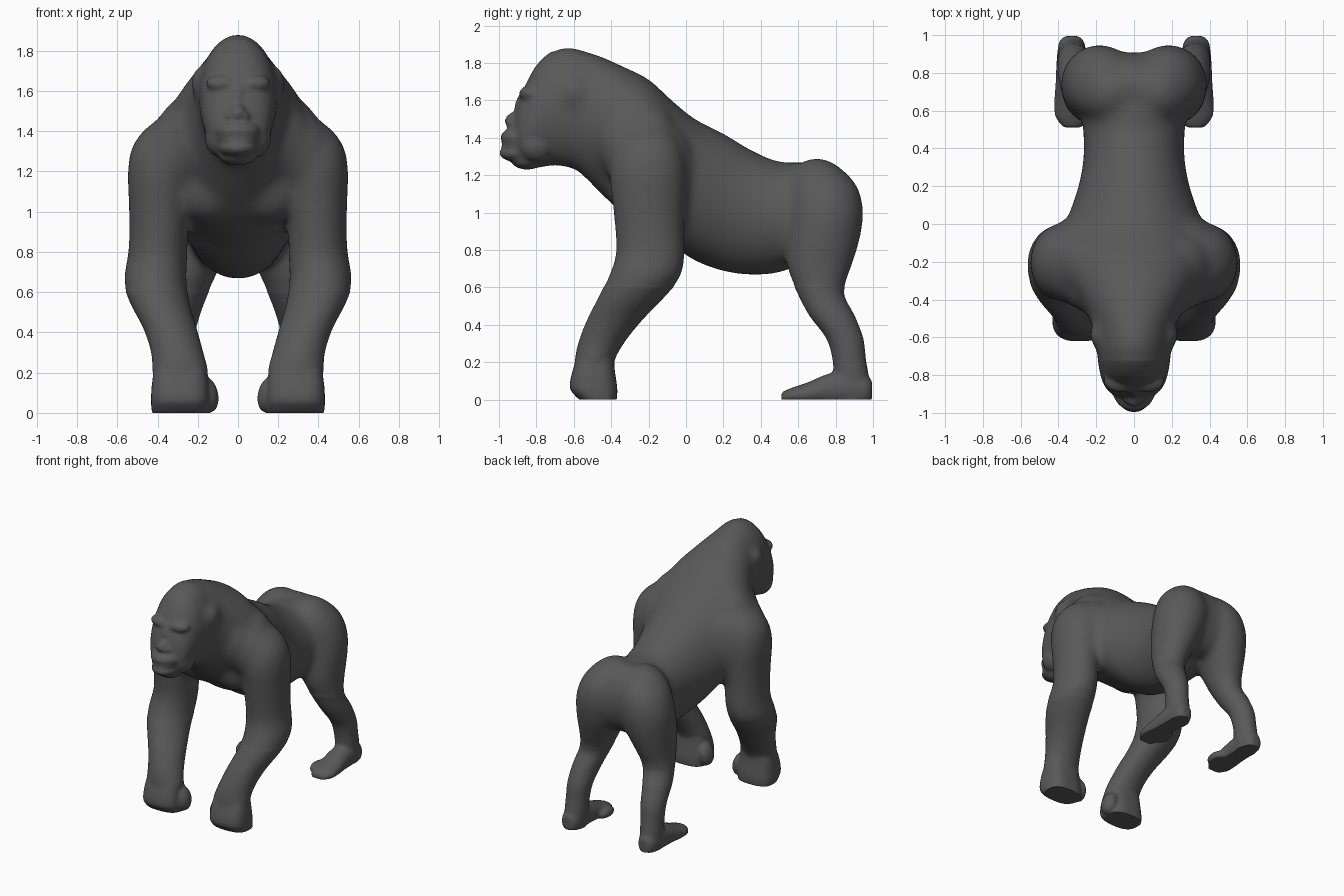
import bpy, bmesh, math
from mathutils import Matrix

bm = bmesh.new()


def spline(rows, steps=4):
    """Catmull-Rom interpolation of section rows."""
    out = []
    for i in range(len(rows) - 1):
        p0, p1 = rows[max(i - 1, 0)], rows[i]
        p2, p3 = rows[i + 1], rows[min(i + 2, len(rows) - 1)]
        for k in range(steps):
            t = k / steps
            out.append([0.5 * (2 * b + (c - a) * t + (2 * a - 5 * b + 4 * c - d) * t * t
                               + (3 * b - a - 3 * c + d) * t ** 3)
                        for a, b, c, d in zip(p0, p1, p2, p3)])
    return out + [list(rows[-1])]


def tube(axis, rows, side=1, power=2.0, n=40):
    """Loft of (super)ellipses. axis 'z': (z, x, y, rx, ry); axis 'y': (y, x, z, rx, rz)."""
    rings = []
    for h, cx, cy, rx, ry in spline(rows):
        ring = []
        for k in range(n):
            a = 2 * math.pi * k / n
            c, s = math.cos(a), math.sin(a)
            u = cx + rx * math.copysign(abs(c) ** (2 / power), c)
            v = cy + ry * math.copysign(abs(s) ** (2 / power), s)
            ring.append(bm.verts.new((side * u, v, h) if axis == 'z' else (side * u, h, v)))
        rings.append(ring)
    faces = [bm.faces.new(rings[0]), bm.faces.new(rings[-1])]
    for a, b in zip(rings, rings[1:]):
        for k in range(n):
            j = (k + 1) % n
            faces.append(bm.faces.new((a[k], a[j], b[j], b[k])))
    bmesh.ops.recalc_face_normals(bm, faces=faces)


def blob(c, r, side=1, tilt=0.0):
    """Ellipsoid at c with radii r, tilted about the y axis."""
    m = (Matrix.Translation((side * c[0], c[1], c[2]))
         @ Matrix.Rotation(side * tilt, 4, 'Y') @ Matrix.Diagonal((*r, 1)))
    bmesh.ops.create_uvsphere(bm, u_segments=32, v_segments=20, radius=1, matrix=m)


# torso, from rump to neck
tube('y', [(.87, 0, 1.05, .14, .10), (.76, 0, 1.03, .26, .20), (.62, 0, 1.0, .275, .27),
           (.50, 0, .975, .27, .297), (.35, 0, 1.0, .268, .335), (.20, 0, 1.055, .295, .37),
           (.05, 0, 1.12, .345, .38), (-.08, 0, 1.215, .375, .39), (-.20, 0, 1.30, .385, .415),
           (-.32, 0, 1.375, .345, .40), (-.45, 0, 1.465, .265, .37),
           (-.55, 0, 1.53, .217, .335), (-.65, 0, 1.57, .18, .29)])

# rump filling between the buttocks
blob((0, .725, 1.02), (.28, .185, .262))

# head with tall crown
tube('y', [(-.48, 0, 1.55, .18, .29), (-.60, 0, 1.56, .199, .324), (-.70, 0, 1.562, .194, .31),
           (-.79, 0, 1.52, .18, .28), (-.85, 0, 1.465, .16, .235),
           (-.89, 0, 1.43, .13, .18), (-.915, 0, 1.42, .08, .11)])

# muzzle: upper lip, mouth, lower lip, chin, nose bridge and nose
blob((0, -.875, 1.40), (.115, .117, .065))
blob((0, -.875, 1.36), (.105, .112, .05))
blob((0, -.885, 1.318), (.10, .114, .05))
blob((0, -.85, 1.28), (.095, .085, .05))
blob((0, -.875, 1.55), (.032, .043, .085))
blob((0, -.91, 1.488), (.042, .06, .05))
blob((0, -.848, 1.62), (.08, .045, .045))

for s in (1, -1):
    # face details: nostril wing, brow, eye, cheek, jaw, ear
    blob((.033, -.905, 1.475), (.03, .05, .03), s)
    blob((.07, -.832, 1.635), (.09, .06, .045), s, -.05)
    blob((.064, -.862, 1.575), (.03, .026, .018), s)
    blob((.10, -.835, 1.48), (.05, .06, .075), s)
    blob((.085, -.80, 1.37), (.08, .10, .10), s)
    blob((.188, -.59, 1.635), (.048, .075, .09), s, .1)

    # chest muscle, neck base, front shoulder bridge, back muscle, collar slope
    blob((.15, -.25, 1.12), (.17, .155, .18), s)
    blob((.19, -.35, 1.37), (.17, .135, .20), s)
    blob((.28, -.27, 1.30), (.18, .17, .20), s)
    blob((.28, -.09, 1.18), (.15, .14, .28), s)
    blob((.26, -.22, 1.44), (.18, .16, .125), s, .75)

    # arm, from shoulder to wrist
    tube('z', [(1.49, .31, -.2, .02, .02), (1.46, .32, -.2, .075, .09), (1.41, .335, -.2, .132, .145),
               (1.32, .36, -.205, .17, .19),
               (1.20, .38, -.205, .17, .207), (1.05, .39, -.2, .155, .195), (.90, .394, -.195, .148, .186),
               (.78, .40, -.19, .149, .186), (.66, .412, -.22, .158, .195), (.55, .39, -.29, .148, .177),
               (.42, .338, -.385, .133, .147), (.30, .302, -.455, .13, .122), (.20, .287, -.49, .138, .105),
               (.10, .287, -.495, .12, .10)], s)

    # fist with thumb, knuckles rounded at the front
    tube('z', [(.27, .29, -.475, .115, .09), (.17, .288, -.492, .137, .11), (.07, .288, -.495, .145, .127),
               (.02, .288, -.48, .142, .112), (-.02, .288, -.46, .135, .085)], s, 2.8)
    blob((.15, -.46, .09), (.052, .07, .09), s, .2)

    # hind leg, from buttock to heel
    tube('z', [(1.295, .12, .70, .02, .02), (1.27, .125, .70, .08, .085), (1.215, .145, .712, .13, .145),
               (1.13, .165, .735, .175, .189),
               (1.0, .182, .745, .20, .205), (.85, .207, .73, .18, .20), (.70, .24, .712, .14, .172),
               (.57, .27, .72, .112, .125), (.45, .30, .78, .10, .122), (.33, .315, .848, .09, .10),
               (.22, .322, .872, .083, .09), (.10, .325, .885, .08, .095), (-.03, .325, .89, .07, .09)], s)

    # foot with big toe
    tube('y', [(.995, .33, .05, .035, .05), (.96, .33, .05, .068, .085), (.86, .33, .06, .08, .10),
               (.75, .33, .05, .085, .085), (.65, .33, .03, .092, .062),
               (.57, .33, .02, .088, .045), (.51, .325, .01, .05, .03)], s)
    blob((.245, .64, .025), (.045, .085, .04), s, .1)

# fuse all parts into one skin
raw = bpy.data.meshes.new("raw_parts")
bm.to_mesh(raw)
bm.free()
tmp = bpy.data.objects.new("raw_parts", raw)
bpy.context.collection.objects.link(tmp)
rem = tmp.modifiers.new("fuse", 'REMESH')
rem.mode, rem.voxel_size = 'VOXEL', .011
smo = tmp.modifiers.new("soften", 'SMOOTH')
smo.factor, smo.iterations = .5, 7
dg = bpy.context.evaluated_depsgraph_get()
skin = bpy.data.meshes.new_from_object(tmp.evaluated_get(dg))
bpy.data.objects.remove(tmp)
skin.name = "gorilla_body"

# blend the muscles of the trunk, keep face, hands and feet crisp; flatten soles
bm = bmesh.new()
bm.from_mesh(skin)
trunk = [v for v in bm.verts if v.co.z > .6 and not (v.co.y < -.72 and v.co.z > 1.2)]
for _ in range(50):
    bmesh.ops.smooth_vert(bm, verts=trunk, factor=.5, use_axis_x=True, use_axis_y=True, use_axis_z=True)
for v in bm.verts:
    v.co.z = max(v.co.z, 0.0)
bm.to_mesh(skin)
bm.free()

fur = bpy.data.materials.new("dark grey fur")
fur.diffuse_color = (.10, .10, .10, 1)
skin.materials.clear()
skin.materials.append(fur)
body = bpy.data.objects.new("gorilla_body", skin)
bpy.context.collection.objects.link(body)
bpy.context.view_layer.objects.active = body
body.select_set(True)
bpy.ops.object.shade_smooth_by_angle(angle=math.radians(50))
